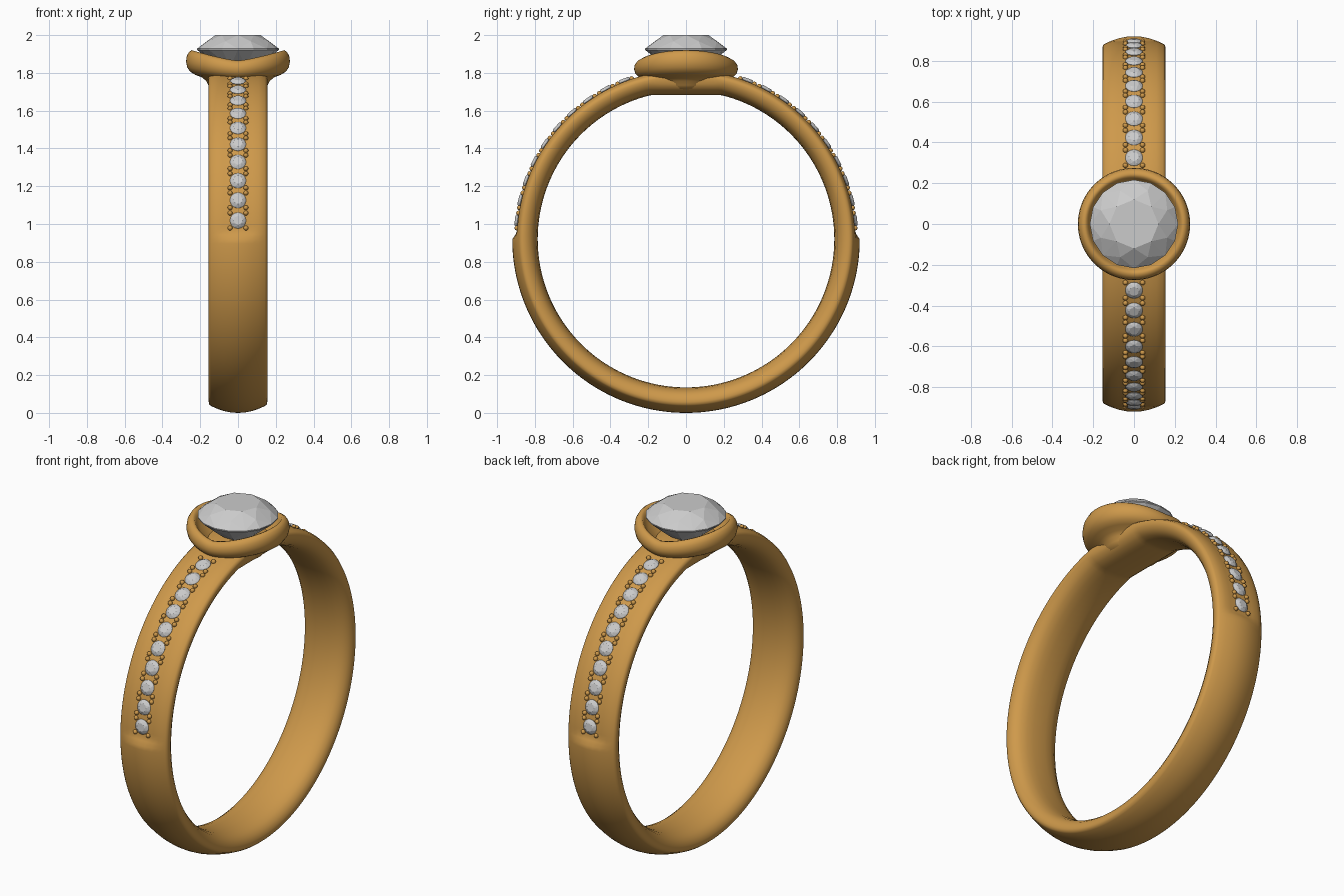
import bpy, bmesh
from math import sin, cos, pi, radians
from mathutils import Matrix, Vector

if "Cube" in bpy.data.objects:
    bpy.data.objects.remove(bpy.data.objects["Cube"])

CZ = 0.92  # height of the ring centre

gold = bpy.data.materials.new("gold")
gold.diffuse_color = (0.62, 0.32, 0.07, 1)
gold.use_nodes = True
gold.node_tree.nodes["Principled BSDF"].inputs["Base Color"].default_value = gold.diffuse_color


def finish(bm, name, mat=None, smooth=False):
    bmesh.ops.recalc_face_normals(bm, faces=bm.faces)
    for f in bm.faces:
        f.smooth = smooth
    me = bpy.data.meshes.new(name)
    bm.to_mesh(me)
    bm.free()
    ob = bpy.data.objects.new(name, me)
    bpy.context.collection.objects.link(ob)
    if mat:
        me.materials.append(mat)
    return ob


def bridge(bm, a, b):
    n = len(a)
    for i in range(n):
        bm.faces.new((a[i], a[(i + 1) % n], b[(i + 1) % n], b[i]))


# Band: comfort-fit section swept in a circle, upper half flattened for the stones
inner = [(0, .785), (.04, .786), (.08, .791), (.115, .803), (.14, .822), (.152, .845)]
outer = [(.155, .862), (.152, .876), (.142, .884), (.11, .898), (.075, .910), (.035, .918), (0, .92)]
half = inner + outer
section = half + [(-x, r) for x, r in half[-2:0:-1]]
bm = bmesh.new()
rings = []
N = 240
for k in range(N):
    a = 2 * pi * k / N
    t = min(1, max(0, (sin(a) + .005) / .05))
    t = t * t * (3 - 2 * t)
    ring = []
    for x, r in section:
        if r > .895:
            r += t * (.895 - r)
        y, z = r * cos(a), CZ + r * sin(a)
        if r < .86:                       # flat underside below the head
            z = min(z, 1.682 + (r - .785))
        ring.append(bm.verts.new((x, y, z)))
    rings.append(ring)
for k in range(N):
    bridge(bm, rings[k], rings[(k + 1) % N])
finish(bm, "band", gold, True)

# Bezel head: revolved cup whose rim dips towards the front and back
profile = [(.08, 1.70), (.14, 1.715), (.157, 1.735), (.168, 1.757), (.19, 1.776),
           (.225, 1.789), (.252, 1.805), (.269, 1.83), (.275, 1.86), (.271, 1.89),
           (.26, 1.91), (.245, 1.92), (.231, 1.915), (.222, 1.895), (.2, 1.85),
           (.1, 1.765), (.02, 1.74)]
bm = bmesh.new()
rings = []
M = 96
for r, z in profile:
    ring = []
    for k in range(M):
        a = 2 * pi * k / M
        dip = .055 * (1 - abs(cos(a)) ** 1.3) * (z - 1.70) / .22
        ring.append(bm.verts.new((r * cos(a), r * sin(a), z - dip)))
    rings.append(ring)
for p, q in zip(rings, rings[1:]):
    bridge(bm, p, q)
bm.faces.new(rings[0])
bm.faces.new(rings[-1])
finish(bm, "bezel_head", gold, True)


# Brilliant-cut stone as a convex hull, girdle at the local origin
def add_gem(bm, matrix, depth=.17):
    pts = [(0, 0, -depth)]
    for n, r, z, off in ((8, .12, .075, 0), (8, .176, .042, .5), (16, .217, .003, 0),
                         (16, .217, -.003, 0), (8, .11, -depth * .56, .5)):
        for i in range(n):
            a = 2 * pi * (i + off) / n
            pts.append((r * cos(a), r * sin(a), z))
    verts = [bm.verts.new(matrix @ Vector(p)) for p in pts]
    bmesh.ops.convex_hull(bm, input=verts)


bm = bmesh.new()
add_gem(bm, Matrix.Translation((0, 0, 1.925)))
finish(bm, "centre_stone")

# Rows of small stones with four bead prongs each, on both shoulders
gems, beads = bmesh.new(), bmesh.new()
for i in range(10):
    for side in (0, 1):
        a = radians(6.3 + i * 6.94)
        if side:
            a = pi - a
        place = Matrix.Translation((0, 0, CZ)) @ Matrix.Rotation(a - pi / 2, 4, 'X')
        add_gem(gems, place @ Matrix.Translation((0, 0, .897)) @ Matrix.Scale(.197, 4))
        for sx in (-1, 1):
            for sy in (-1, 1):
                bmesh.ops.create_uvsphere(
                    beads, u_segments=12, v_segments=8, radius=.013,
                    matrix=place @ Matrix.Translation((sx * .042, sy * .04, .896)))
finish(gems, "shoulder_stones")
finish(beads, "bead_prongs", gold, True)
